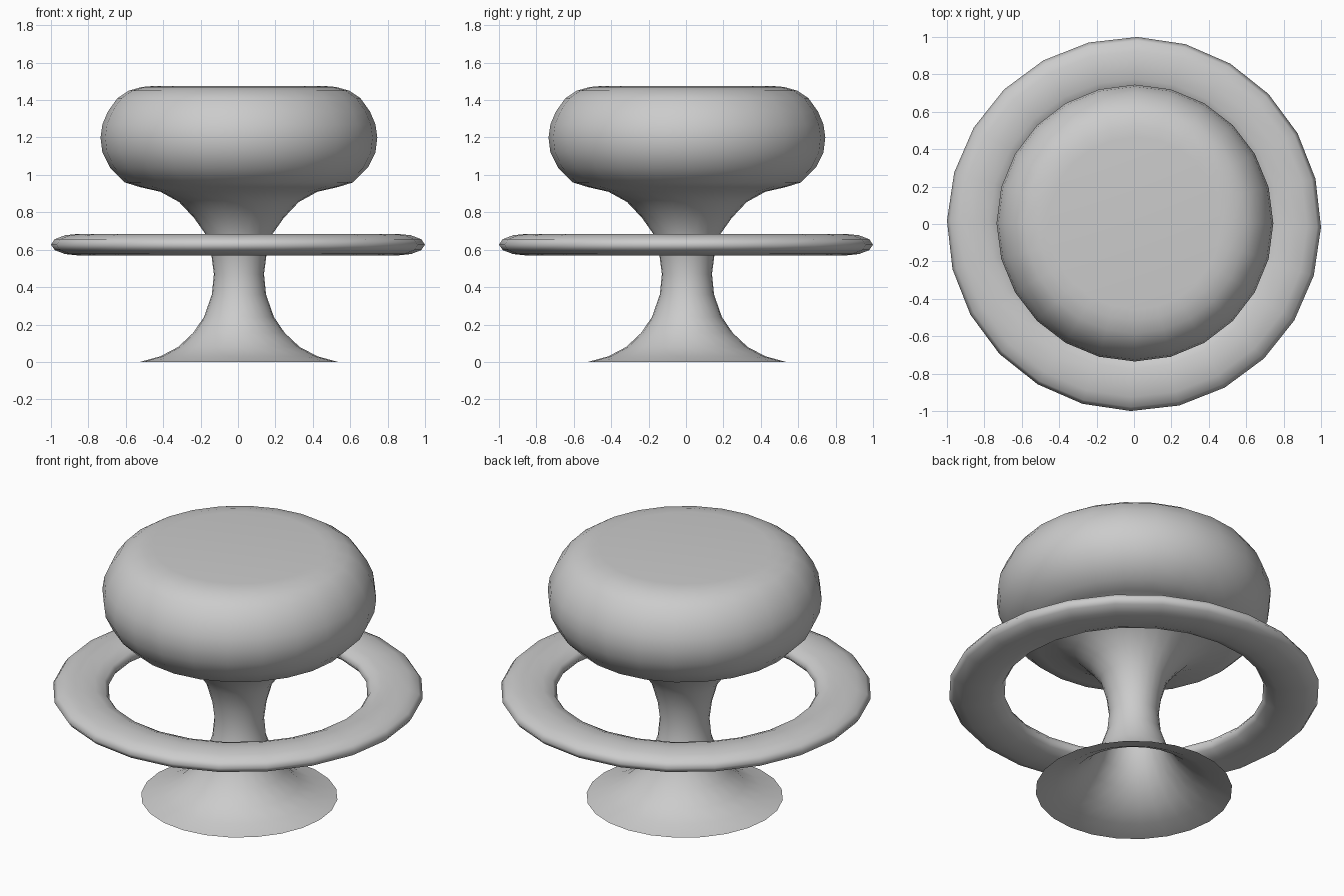
import bpy, bmesh, math
from mathutils import Vector, Matrix

cube = bpy.data.objects.get("Cube")
if cube:
    bpy.data.objects.remove(cube, do_unlink=True)

SEGMENTS = 24

# Single grey material
grey = bpy.data.materials.new("plain_grey")
grey.use_nodes = True
colour = (0.6, 0.6, 0.6, 1)
grey.diffuse_color = colour
grey.node_tree.nodes["Principled BSDF"].inputs["Base Color"].default_value = colour


def lathe(name, profile, closed=False, centre=(0, 0, 0), turn=0):
    """Spin a (radius, height) profile around the z axis."""
    bm = bmesh.new()
    verts = [bm.verts.new((r, 0, z)) for r, z in profile]
    edges = [bm.edges.new(pair) for pair in zip(verts, verts[1:])]
    if closed:
        edges.append(bm.edges.new((verts[-1], verts[0])))
    bmesh.ops.spin(bm, geom=verts + edges, cent=(0, 0, 0), axis=(0, 0, 1),
                   angle=math.tau, steps=SEGMENTS, use_merge=True)
    bmesh.ops.remove_doubles(bm, verts=bm.verts, dist=0.0005)
    bmesh.ops.recalc_face_normals(bm, faces=bm.faces)
    place = Matrix.Translation(Vector(centre)) @ Matrix.Rotation(turn, 4, "Z")
    bmesh.ops.transform(bm, matrix=place, verts=bm.verts)
    for face in bm.faces:
        face.smooth = True
    mesh = bpy.data.meshes.new(name)
    bm.to_mesh(mesh)
    bm.free()
    mesh.materials.append(grey)
    obj = bpy.data.objects.new(name, mesh)
    bpy.context.collection.objects.link(obj)
    return obj


# Rounded head flowing into a waisted stem and a flared, open foot
lathe("head_and_pedestal", [
    (0, 1.475), (0.46, 1.475), (0.52, 1.47), (0.59, 1.45), (0.65, 1.41),
    (0.7, 1.34), (0.73, 1.27), (0.74, 1.2), (0.73, 1.12), (0.69, 1.04),
    (0.61, 0.96), (0.53, 0.935), (0.42, 0.91), (0.32, 0.855),
    (0.24, 0.77), (0.18, 0.685), (0.147, 0.57), (0.134, 0.47),
    (0.145, 0.36), (0.187, 0.24), (0.245, 0.155), (0.325, 0.08),
    (0.42, 0.03), (0.53, 0),
], centre=(0.005, 0.005, 0))

# Floating flattened ring around the stem
section = [math.tau * i / 12 for i in range(12)]
lathe("ring", [(0.85 + 0.15 * math.cos(a), 0.627 + 0.058 * math.sin(a))
               for a in section], closed=True, turn=math.radians(-1))
